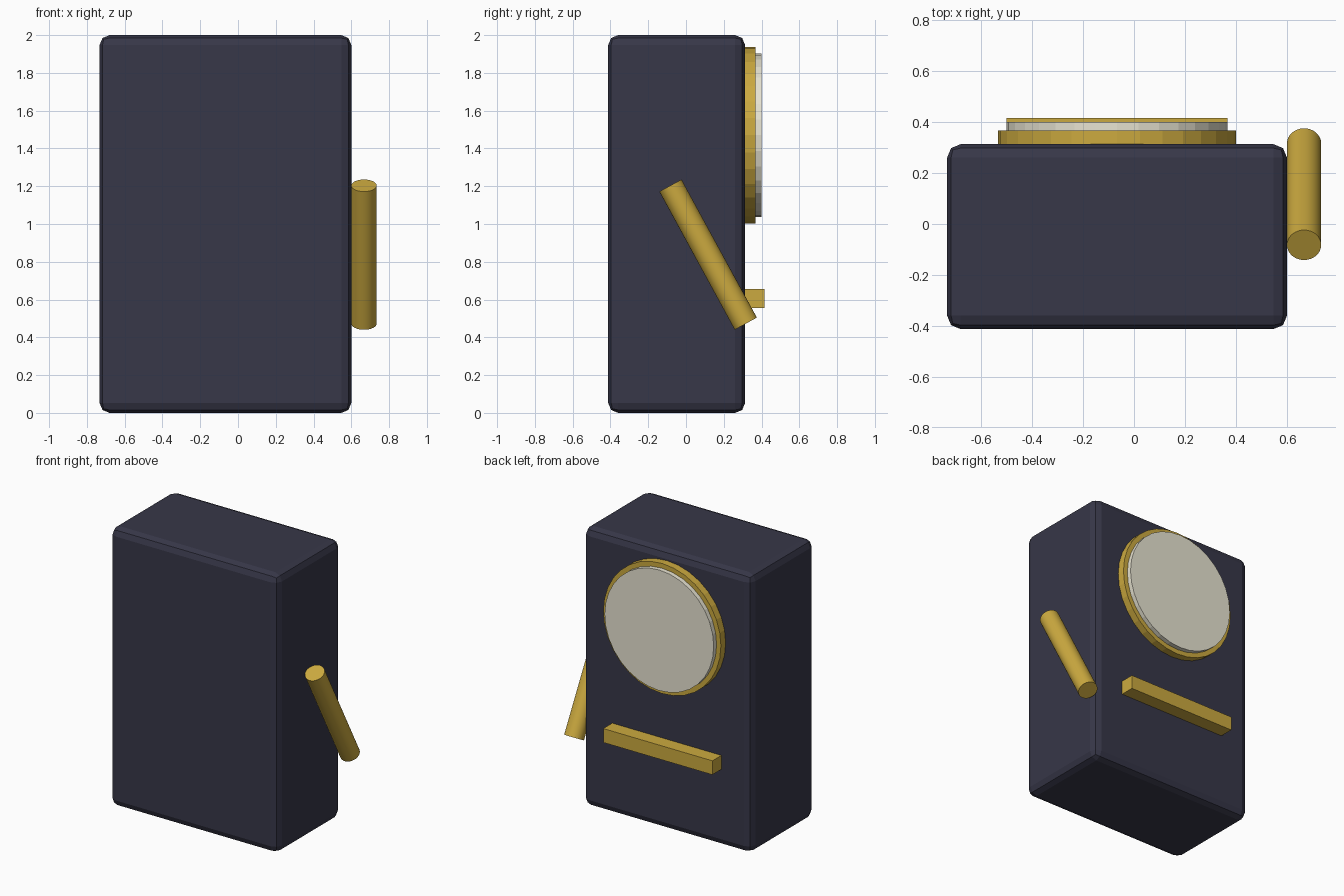
import bpy
from math import radians

cube = bpy.data.objects.get("Cube")
if cube:
    bpy.data.objects.remove(cube, do_unlink=True)


def material(name, rgb):
    mat = bpy.data.materials.new(name)
    mat.use_nodes = True
    color = (*rgb, 1)
    mat.diffuse_color = color
    mat.node_tree.nodes["Principled BSDF"].inputs["Base Color"].default_value = color
    return mat


def finish(name, mat):
    obj = bpy.context.object
    obj.name = obj.data.name = name
    obj.data.materials.append(mat)
    return obj


def box(name, low, high, mat):
    center = [(a + b) / 2 for a, b in zip(low, high)]
    bpy.ops.mesh.primitive_cube_add(size=1, location=center)
    obj = finish(name, mat)
    obj.scale = [b - a for a, b in zip(low, high)]
    bpy.ops.object.transform_apply(location=False, rotation=False, scale=True)
    return obj


def rod(name, center, radius, length, tilt, mat):
    bpy.ops.mesh.primitive_cylinder_add(vertices=32, radius=radius, depth=length,
                                        location=center, rotation=(radians(tilt), 0, 0))
    return finish(name, mat)


navy = material("navy", (0.038, 0.038, 0.065))
gold = material("gold", (0.6, 0.4, 0.05))
cream = material("cream", (0.8, 0.77, 0.64))

MID_X = -0.067  # centre line of the cabinet
BACK = 0.313    # plane carrying the dial and bar

# Cabinet with softened edges
cabinet = box("cabinet", (-0.733, -0.412, 0), (0.6, BACK, 2), navy)
bevel = cabinet.modifiers.new("edge_bevel", "BEVEL")
bevel.width = 0.053
bevel.segments = 2

# Round dial: gold rim and raised pale face
for name, radius, top, mat in (("dial_rim", 0.467, 0.367, gold),
                               ("dial_face", 0.433, 0.4, cream)):
    start = BACK - 0.02
    rod(name, (MID_X, (start + top) / 2, 1.47), radius, top - start, 90, mat)

# Horizontal bar under the dial
box("tray_bar", (MID_X - 0.433, BACK - 0.02, 0.555), (MID_X + 0.433, 0.415, 0.655), gold)

# Slanted side lever
lever = rod("side_lever", (0.667, 0.117, 0.838), 0.067, 0.833, 28.6, gold)
bpy.ops.object.shade_smooth_by_angle(angle=radians(30))
